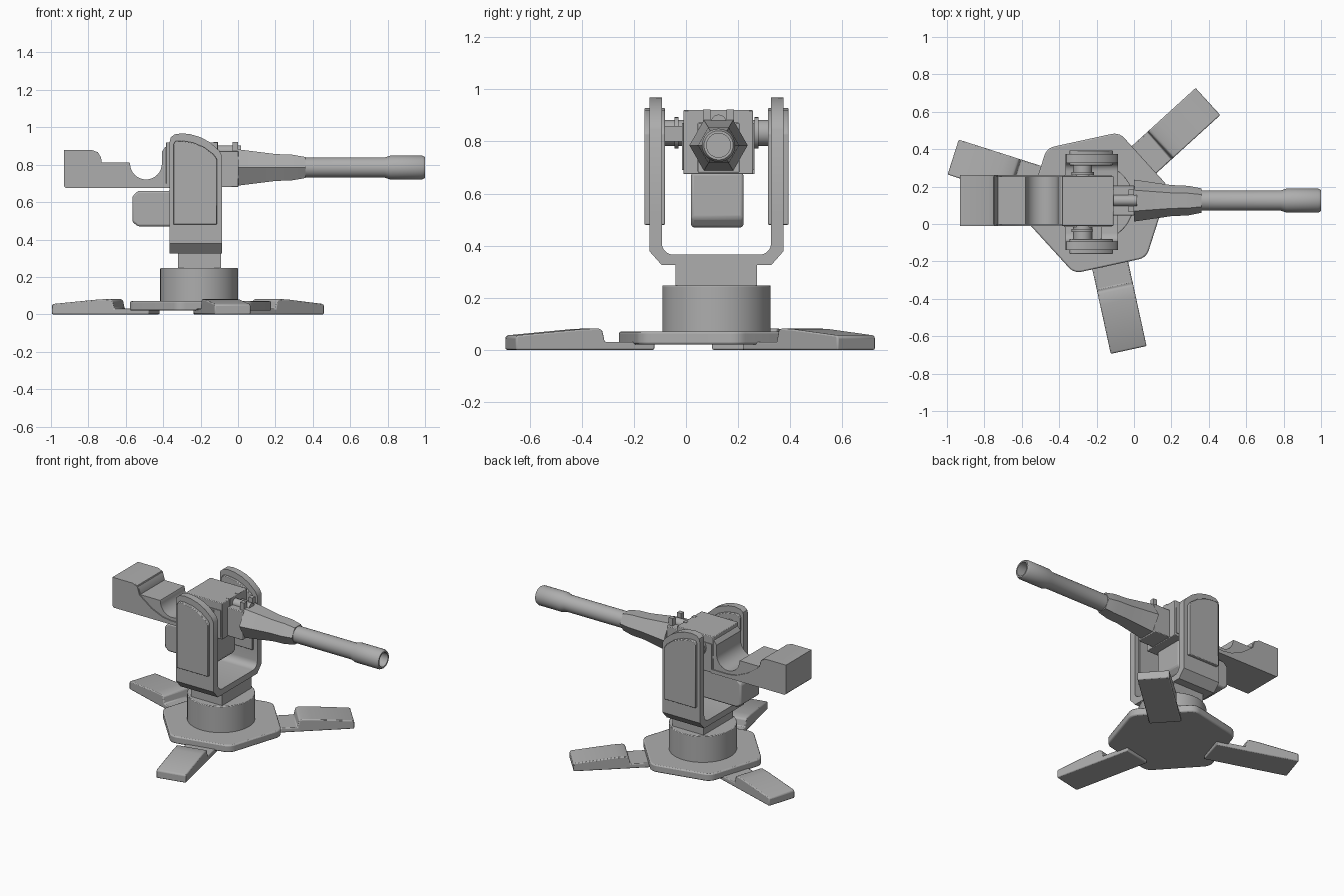
import bpy, bmesh, math
from mathutils import Matrix, Vector

old = bpy.data.objects.get("Cube")
if old:
    bpy.data.objects.remove(old, do_unlink=True)

grey = bpy.data.materials.new("plain grey")
grey.use_nodes = True
grey.diffuse_color = (0.42, 0.42, 0.42, 1)
grey.node_tree.nodes["Principled BSDF"].inputs["Base Color"].default_value = (0.42, 0.42, 0.42, 1)

ALONG_X = Matrix.Rotation(math.pi / 2, 4, 'Y')
ALONG_Y = Matrix.Rotation(-math.pi / 2, 4, 'X')
MID_Y = 0.117          # symmetry plane of the yoke


def finish(name, bm, bevel=0.0, matrix=None):
    bmesh.ops.recalc_face_normals(bm, faces=bm.faces)
    if matrix:
        bm.transform(matrix)
    mesh = bpy.data.meshes.new(name)
    bm.to_mesh(mesh)
    bm.free()
    mesh.materials.append(grey)
    ob = bpy.data.objects.new(name, mesh)
    bpy.context.collection.objects.link(ob)
    if bevel:
        mod = ob.modifiers.new("soft edges", 'BEVEL')
        mod.width = bevel
        mod.segments = 2
        mod.limit_method = 'ANGLE'
    bpy.ops.object.select_all(action='DESELECT')
    ob.select_set(True)
    bpy.context.view_layer.objects.active = ob
    bpy.ops.object.shade_smooth_by_angle(angle=math.radians(32))
    return ob


def prism(name, pts, axis, lo, hi, bevel=0.0, matrix=None):
    """Extrude a 2D outline along the given axis from lo to hi."""
    def place(p, d):
        return {'x': (d, p[0], p[1]), 'y': (p[0], d, p[1]), 'z': (p[0], p[1], d)}[axis]
    bm = bmesh.new()
    face = bm.faces.new([bm.verts.new(place(p, lo)) for p in pts])
    out = bmesh.ops.extrude_face_region(bm, geom=[face])
    moved = [v for v in out["geom"] if isinstance(v, bmesh.types.BMVert)]
    bmesh.ops.translate(bm, verts=moved, vec=Vector(place((0, 0), hi - lo)))
    return finish(name, bm, bevel, matrix)


def box(name, x, y, z, bevel=0.0):
    pts = [(x[0], z[0]), (x[1], z[0]), (x[1], z[1]), (x[0], z[1])]
    return prism(name, pts, 'y', y[0], y[1], bevel)


def lathe(name, profile, sides, centre, turn=None, bevel=0.0):
    """Rings of (radius, height), capped at both ends."""
    bm = bmesh.new()
    rings = []
    for r, h in profile:
        angles = [math.pi / 2 + math.tau * i / sides for i in range(sides)]
        rings.append([bm.verts.new((r * math.cos(a), r * math.sin(a), h)) for a in angles])
    for a, b in zip(rings, rings[1:]):
        for i in range(sides):
            j = (i + 1) % sides
            bm.faces.new((a[i], a[j], b[j], b[i]))
    bm.faces.new(rings[0])
    bm.faces.new(rings[-1])
    matrix = Matrix.Translation(centre) @ (turn or Matrix.Identity(4))
    return finish(name, bm, bevel, matrix)


def arc(cx, cz, r, start, end, n):
    return [(cx + r * math.cos(math.radians(start + (end - start) * i / n)),
             cz + r * math.sin(math.radians(start + (end - start) * i / n))) for i in range(n + 1)]


# Hexagonal base plate with rounded corners
plate = []
for k in range(6):
    mid = 12.3 + 60 * k
    a = math.radians(mid)
    plate += arc(-0.2 + 0.315 * math.cos(a), 0.113 + 0.315 * math.sin(a), 0.07, mid - 30, mid + 30, 5)
prism("base_plate", plate, 'z', 0.02, 0.07, 0.008)

# Three splayed feet
foot = [(0.26, 0), (0.805, 0), (0.805, 0.05), (0.795, 0.056), (0.54, 0.08),
        (0.48, 0.082), (0.465, 0.075), (0.455, 0.03), (0.26, 0.03)]
for k in range(3):
    spot = Matrix.Translation((-0.2, 0.113, 0)) @ Matrix.Rotation(math.radians(42.3 + 120 * k), 4, 'Z')
    prism("foot_%d" % (k + 1), foot, 'y', -0.098, 0.098, 0.006, spot)

# Turntable and neck
lathe("turntable", [(0.208, 0.065), (0.208, 0.247)], 48, (-0.208, MID_Y, 0), bevel=0.004)
box("neck", (-0.322, -0.09), (-0.04, 0.272), (0.24, 0.33))

# Yoke: U-shaped floor, then two shaped side walls with panels
half = [(0.257, 0.52), (0.257, 0.378), (0.21, 0.325)]
inner = arc(0.165, 0.41, 0.045, -90, 0, 5) + [(0.21, 0.52)]
loop = ([(MID_Y + y, z) for y, z in half] + [(MID_Y - y, z) for y, z in reversed(half)]
        + [(MID_Y - y, z) for y, z in reversed(inner)] + [(MID_Y + y, z) for y, z in inner])
prism("yoke_floor", loop, 'x', -0.365, -0.085)
wall = [(-0.365, 0.52), (-0.085, 0.52), (-0.085, 0.845), (-0.1, 0.875), (-0.15, 0.92), (-0.2, 0.947),
        (-0.255, 0.963), (-0.3, 0.968), (-0.34, 0.962), (-0.36, 0.945), (-0.365, 0.925)]
panel = [(-0.345, 0.48), (-0.113, 0.48), (-0.113, 0.83), (-0.13, 0.855), (-0.18, 0.893),
         (-0.24, 0.918), (-0.3, 0.928), (-0.335, 0.926), (-0.345, 0.91)]


def both_sides(name, pts, near, far, bevel=0.0):
    prism("left_" + name, pts, 'y', MID_Y + near, MID_Y + far, bevel)
    prism("right_" + name, pts, 'y', MID_Y - far, MID_Y - near, bevel)


both_sides("yoke_wall", wall, 0.21, 0.257)
both_sides("yoke_outer_panel", panel, 0.25, 0.277, 0.004)
both_sides("yoke_inner_panel", panel, 0.197, 0.215, 0.004)

# Trunnion axle and side bracket
lathe("axle", [(0.05, -0.08), (0.05, 0.315)], 32, (-0.275, 0, 0.833), ALONG_Y)
for name, lo, hi in (("left", 0.262, 0.278), ("right", -0.044, -0.028)):
    lathe(name + "_axle_collar", [(0.06, lo), (0.06, hi)], 32, (-0.275, 0, 0.833), ALONG_Y)
box("axle_bracket", (-0.225, -0.17), (-0.085, 0), (0.8, 0.86))

# Receiver and the block that carries the barrel
box("receiver", (-0.385, -0.11), (-0.01, 0.257), (0.675, 0.92), 0.004)
box("receiver_rim", (-0.375, -0.12), (-0.015, 0.262), (0.69, 0.87))
box("barrel_block", (-0.12, 0.002), (0.045, 0.205), (0.68, 0.872), 0.004)
for name, y in (("right", 0.065), ("left", 0.155)):
    box(name + "_sight_post", (-0.03, 0), (y, y + 0.03), (0.86, 0.922))
    box(name + "_sight_stub", (-0.13, -0.107), (y, y + 0.03), (0.86, 0.922))
lathe("recoil_rod", [(0.03, -0.12), (0.03, 0.015)], 20, (0, 0.125, 0.873), ALONG_X)

# Rear stock: solid counterweight with a round saddle scooped out
stock = ([(-0.37, 0.675), (-0.92, 0.675), (-0.93, 0.685), (-0.93, 0.878), (-0.78, 0.878),
          (-0.75, 0.867), (-0.733, 0.84), (-0.728, 0.812), (-0.58, 0.812)]
         + arc(-0.492, 0.806, 0.085, 180, 360, 16)
         + [(-0.407, 0.87), (-0.39, 0.893), (-0.37, 0.9)])
prism("rear_stock", stock, 'y', -0.003, 0.255)
wedge = [(-0.37, 0.675), (-0.92, 0.675), (-0.93, 0.685), (-0.93, 0.878), (-0.78, 0.878),
         (-0.745, 0.862), (-0.73, 0.812), (-0.64, 0.745), (-0.56, 0.71), (-0.5, 0.7), (-0.37, 0.7)]
prism("stock_side_cheeks", wedge, 'y', -0.01, 0.262)

# Ammunition box below the receiver
case = [(-0.535, 0.47), (-0.2, 0.47), (-0.17, 0.505), (-0.17, 0.68),
        (-0.36, 0.68), (-0.36, 0.66), (-0.535, 0.66), (-0.565, 0.63), (-0.565, 0.495)]
prism("ammunition_box", case, 'y', 0.02, 0.22, 0.012)

# Hexagonal shroud, barrel and hollow muzzle
AXIS = (0, 0.125, 0.785)
lathe("barrel_shroud", [(0.112, 0), (0.083, 0.2), (0.079, 0.29), (0.065, 0.36)], 6, AXIS, ALONG_X)
lathe("barrel", [(0.054, 0.3), (0.054, 0.785), (0.064, 0.815), (0.064, 0.985), (0.056, 1.0),
                 (0.046, 1.0), (0.046, 0.9)], 32, AXIS, ALONG_X)
